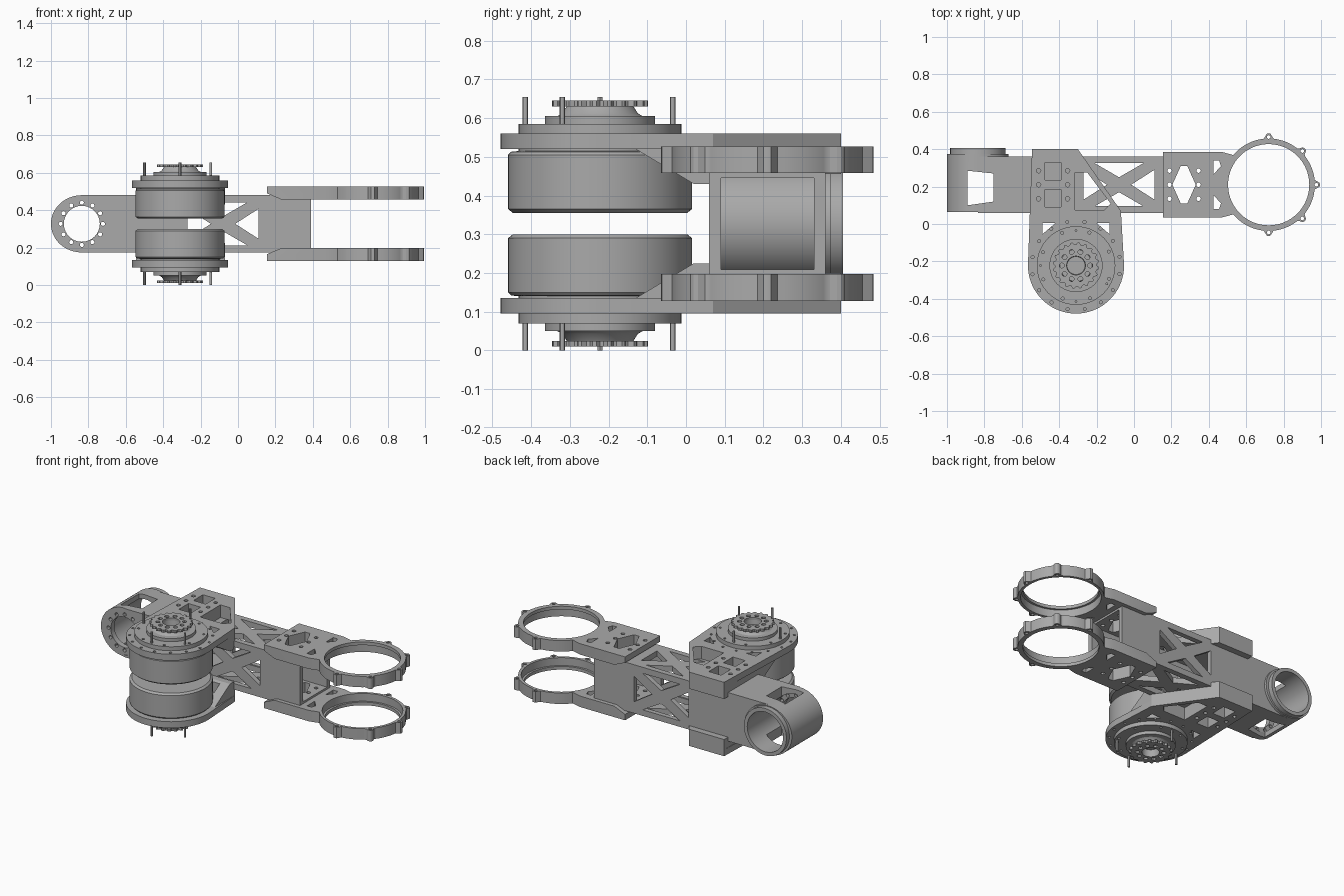
import bpy, bmesh
from math import sin, cos, pi, radians, exp
from mathutils import Matrix

if "Cube" in bpy.data.objects:
    bpy.data.objects.remove(bpy.data.objects["Cube"])

HEIGHT = 0.655
MX, MY = -0.31, -0.222      # motor axis
RX, RY = 0.72, 0.21         # ring axis
HX, MID = -0.835, HEIGHT / 2  # end housing axis
parts = []

grey = bpy.data.materials.new("machined_grey")
grey.use_nodes = True
grey.diffuse_color = (0.4, 0.4, 0.4, 1)
grey.node_tree.nodes["Principled BSDF"].inputs["Base Color"].default_value = (0.4, 0.4, 0.4, 1)


def circle(cx, cy, r, n=64, ry=None):
    ry = ry or r
    return [(cx + r * cos(2 * pi * i / n), cy + ry * sin(2 * pi * i / n)) for i in range(n)]


def rect(a, b, c, d):
    return [(a, c), (b, c), (b, d), (a, d)]


def around(cx, cy, r, count, hole, start=0.0):
    """Small circles spaced round a centre."""
    return [circle(cx + r * cos(start + 2 * pi * i / count), cy + r * sin(start + 2 * pi * i / count), hole, 12)
            for i in range(count)]


def prism(name, outlines, lo, hi, axis="z"):
    """Extrude flat outlines between lo and hi along an axis."""
    place = {"z": lambda p, h: (p[0], p[1], h),
             "y": lambda p, h: (p[0], h, p[1]),
             "x": lambda p, h: (h, p[0], p[1])}[axis]
    bm = bmesh.new()
    for pts in outlines:
        a = [bm.verts.new(place(p, lo)) for p in pts]
        b = [bm.verts.new(place(p, hi)) for p in pts]
        bm.faces.new(a)
        bm.faces.new(b)
        for i in range(len(pts)):
            j = (i + 1) % len(pts)
            bm.faces.new((a[i], a[j], b[j], b[i]))
    return finish(name, bm)


def lathe(name, profile, cx, cy, n=72):
    """Revolve an (r, z) profile about a vertical axis."""
    bm = bmesh.new()
    rings = [[bm.verts.new((x, y, z)) for x, y in circle(cx, cy, r, n)] for r, z in profile]
    for a, b in zip(rings, rings[1:]):
        for i in range(n):
            j = (i + 1) % n
            bm.faces.new((a[i], a[j], b[j], b[i]))
    bm.faces.new(rings[0])
    bm.faces.new(rings[-1])
    return finish(name, bm)


def finish(name, bm):
    bmesh.ops.recalc_face_normals(bm, faces=bm.faces)
    mesh = bpy.data.meshes.new(name)
    bm.to_mesh(mesh)
    bm.free()
    obj = bpy.data.objects.new(name, mesh)
    bpy.context.collection.objects.link(obj)
    parts.append(obj)
    return obj


def cut(obj, outlines, lo, hi, axis="z"):
    """Subtract prisms from a part and drop the cutter."""
    cutter = prism("cutter", outlines, lo, hi, axis)
    parts.remove(cutter)
    mod = obj.modifiers.new("cut", "BOOLEAN")
    mod.operation, mod.solver, mod.object = "DIFFERENCE", "EXACT", cutter
    bpy.context.view_layer.update()
    mesh = bpy.data.meshes.new_from_object(obj.evaluated_get(bpy.context.evaluated_depsgraph_get()))
    obj.modifiers.clear()
    obj.data = mesh
    bpy.data.objects.remove(cutter)


def truss(v):
    """Four triangles that leave an X brace, centred on height v."""
    u, hu, hv = -0.08, 0.19, 0.115
    out = []
    for s in (-1, 1):
        out.append([(u + s * hu, v - 0.08), (u + s * hu, v + 0.08), (u + s * 0.065, v)])
        out.append([(u - 0.13, v + s * hv), (u + 0.13, v + s * hv), (u, v + s * 0.04)])
    return out


# Square arm tube with X braced walls
window = [(-0.89, 0.1), (-0.75, 0.12), (-0.75, 0.27), (-0.89, 0.285)]
clamp_bolts = [circle(x, RY + dy, 0.012, 12) for x in (0.19, 0.345) for dy in (-0.075, 0, 0.075)]
diamond = [(0.205, RY), (0.25, 0.11), (0.285, 0.11), (0.33, RY), (0.285, 0.31), (0.25, 0.31)]
tube = prism("arm_tube", [rect(0.06, 0.36, MID - 0.153, MID + 0.153)], HX, 0.39, "x")
cut(tube, [rect(0.09, 0.33, MID - 0.118, MID + 0.118)], -1.1, 0.5, "x")
cut(tube, [circle(HX, MID, 0.14)], 0, 0.5, "y")
cut(tube, truss(MID), 0, 0.5, "y")
cut(tube, truss(RY) + clamp_bolts + [diamond, window], 0.05, 0.6)

# Round housing at the end of the arm
housing = prism("end_housing", [circle(HX, MID, 0.165, 72, 0.153)], 0.065, 0.375, "y")
cut(housing, [circle(HX, MID, 0.125)], 0.1, 0.5, "y")
cut(housing, [circle(HX, MID, 0.096)] + around(HX, MID, 0.113, 12, 0.011), 0, 0.2, "y")
cut(housing, [window], 0, 0.7)
collar = prism("housing_collar", [circle(HX, MID, 0.148)], 0.37, 0.405, "y")
cut(collar, [circle(HX, MID, 0.125)], 0.3, 0.5, "y")

first_upper = len(parts)  # everything from here on is mirrored below

# Motor bracket: plate, saddle over the tube and sloping gusset
arc = [(MX + 0.257 * cos(radians(-a)), MY + 0.257 * sin(radians(-a))) for a in range(0, 181, 5)]
plate = prism("bracket_plate", [[(-0.545, 0.4), (-0.3, 0.4), (-0.07, 0.07)] + arc], 0.52, 0.56)
saddle = prism("bracket_saddle", [[(-0.545, 0.4), (-0.3, 0.4), (-0.07, 0.07), (-0.07, 0.035), (-0.545, 0.035)]],
               0.455, 0.52)
cut(saddle, [rect(0.06, 0.36, 0.4, 0.48)], -1, 0.5, "x")
gusset = prism("bracket_gusset", [[(-0.13, 0.52), (0.02, 0.43), (0.06, 0.43), (0.06, 0.52)]], -0.545, -0.07, "x")
cut(gusset, [circle(MX, MY, 0.232)], 0.3, 0.6)
pockets = [rect(-0.475, -0.39, 0.235, 0.33), rect(-0.475, -0.39, 0.09, 0.185),
           [(-0.315, 0.075), (-0.16, 0.075), (-0.125, 0.11), (-0.25, 0.275), (-0.315, 0.275)]]
pockets += [circle(x, RY + dy, 0.012, 12) for x in (-0.51, -0.355) for dy in (-0.075, 0, 0.075)]
corners = [[(MX + s * 0.18, 0.005), (MX + s * 0.11, 0.005), (MX + s * 0.18, -0.055)] for s in (-1, 1)]
cut(plate, pockets + corners, 0.5, 0.6)
cut(plate, around(MX, MY, 0.237, 16, 0.008, 0.2), 0.54, 0.6)
cut(saddle, pockets, 0.4, 0.6)
cut(gusset, corners, 0.4, 0.6)

# Motor can and stepped hub
motor = lathe("motor_can", [(0.225, 0.355), (0.2375, 0.365), (0.2375, 0.505), (0.23, 0.513), (0.21, 0.515),
                            (0.21, 0.585), (0.142, 0.585), (0.142, 0.605), (0.11, 0.605), (0.098, 0.612),
                            (0.085, 0.632), (0.052, 0.632), (0.048, 0.6)], MX, MY)
cut(motor, around(MX, MY, 0.19, 8, 0.008, 0.4), 0.565, 0.6)

# Toothed sprocket
TEETH = 20
teeth = []
for i in range(TEETH * 4):
    r = (0.112, 0.112, 0.124, 0.124)[i % 4]
    a = 2 * pi * i / (TEETH * 4)
    teeth.append((MX + r * cos(a), MY + r * sin(a)))
sprocket = prism("sprocket", [teeth], 0.63, 0.645)
cut(sprocket, [circle(MX, MY, 0.05)] + around(MX, MY, 0.076, 10, 0.013), 0.6, 0.7)

# Long thin pins
pins = [circle(MX + dx, MY + dy, 0.007, 12) for dx, dy in ((0, -0.193), (0, 0.188), (-0.19, 0), (0.165, -0.098))]
prism("motor_pins", pins, 0.575, HEIGHT)

# Ring clamp: flat plate flowing into a ring with bolt ears
ears = [radians(a) for a in (-90, -45, 0, 45, 90)]
outline = [(0.47, 0.385), (0.155, 0.385), (0.155, 0.035), (0.47, 0.035)]
for k in range(-70, 71):
    a = radians(k * 2)
    r = 0.247 + 0.027 * sum(exp(-((a - e) / 0.075) ** 4) for e in ears)
    outline.append((RX + r * cos(a), RY + r * sin(a)))
clamp = prism("ring_clamp", [outline], 0.458, 0.527)
cut(clamp, [circle(RX, RY, 0.217, 96)], 0.4, 0.6)
cut(clamp, [circle(RX, RY, 0.23, 96)], 0.4, 0.507)
cut(clamp, [[(0.1, 0.495), (0.1, 0.44), (0.25, 0.44), (0.23, 0.458), (0.155, 0.49)]], 0, 0.5, "y")
reliefs = [[(0.425, RY + s * 0.13), (0.455, RY + s * 0.13), (0.465, RY + s * 0.1), (0.425, RY + s * 0.055)]
           for s in (-1, 1)]
ear_holes = [circle(RX + 0.255 * cos(e), RY + 0.255 * sin(e), 0.01, 12) for e in ears]
cut(clamp, clamp_bolts + [diamond] + reliefs + ear_holes, 0.4, 0.6)

# Mirror the upper parts to the underside
flip = Matrix.Translation((0, 0, HEIGHT)) @ Matrix.Scale(-1, 4, (0, 0, 1))
for obj in parts[first_upper:]:
    low = obj.copy()
    low.data = obj.data.copy()
    low.data.transform(flip)
    low.data.flip_normals()
    low.name = "lower_" + obj.name
    obj.name = "upper_" + obj.name
    bpy.context.collection.objects.link(low)
    parts.append(low)

# Colour and shading
bpy.ops.object.select_all(action="DESELECT")
for obj in parts:
    obj.data.materials.clear()
    obj.data.materials.append(grey)
    obj.select_set(True)
bpy.context.view_layer.objects.active = parts[0]
bpy.ops.object.shade_smooth_by_angle(angle=radians(30))
